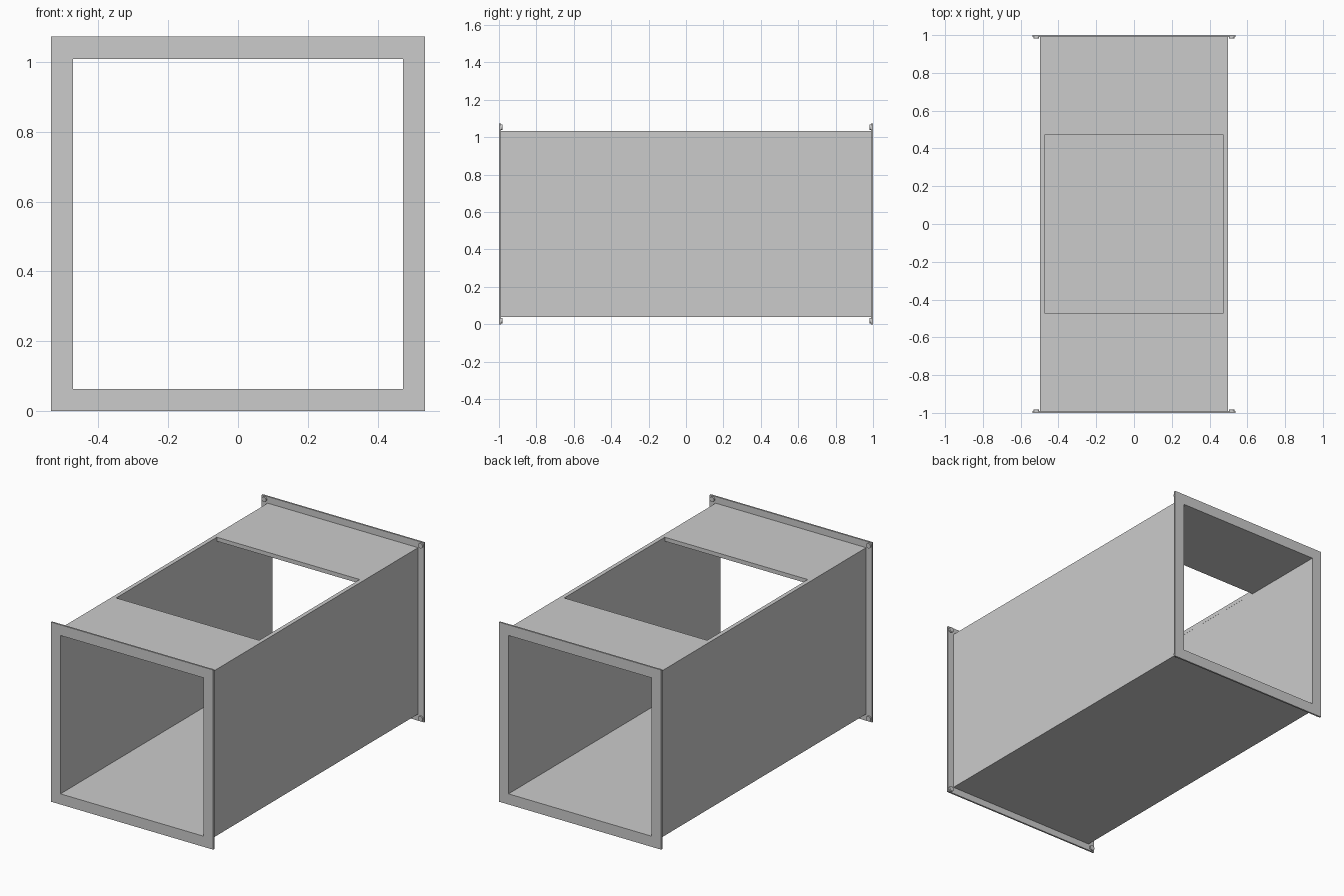
import bpy, bmesh
from math import radians
from mathutils import Matrix

if "Cube" in bpy.data.objects:
    bpy.data.objects.remove(bpy.data.objects["Cube"])

MID = 0.5365      # height of the duct axis
INNER = 0.473     # half width of the bore
OUTER = 0.497     # half width of the duct shell
FLANGE = 0.5365   # half width of the end flanges


def finish(bm, name):
    bmesh.ops.recalc_face_normals(bm, faces=bm.faces)
    mesh = bpy.data.meshes.new(name)
    bm.to_mesh(mesh)
    bm.free()
    obj = bpy.data.objects.new(name, mesh)
    bpy.context.collection.objects.link(obj)
    return obj


def square_tube(name, outer, y0, y1):
    """Hollow square tube along y with the common bore."""
    bm = bmesh.new()
    signs = [(-1, -1), (1, -1), (1, 1), (-1, 1)]
    loops = [[bm.verts.new((sx * r, y, MID + sz * r)) for sx, sz in signs]
             for r, y in ((outer, y0), (outer, y1), (INNER, y1), (INNER, y0))]
    for a in range(4):
        la, lb = loops[a], loops[(a + 1) % 4]
        for i in range(4):
            j = (i + 1) % 4
            bm.faces.new((la[i], la[j], lb[j], lb[i]))
    return finish(bm, name)


# Duct shell with a square access opening in the top
duct = square_tube("duct_shell", OUTER, -0.99, 0.99)
bm = bmesh.new()
bmesh.ops.create_cube(bm, size=1, matrix=Matrix.Translation((0, 0, 1.05))
                      @ Matrix.Diagonal((0.945, 0.95, 0.3, 1)))
cutter = finish(bm, "opening_cutter")
cutter.hide_render = True
cutter.display_type = 'WIRE'
cut = duct.modifiers.new("top_opening", 'BOOLEAN')
cut.operation = 'DIFFERENCE'
cut.solver = 'EXACT'
cut.object = cutter

for side, label in ((-1, "front"), (1, "back")):
    # End flange
    square_tube(label + "_flange", FLANGE, *sorted((side * 0.99, side * 1.0)))

    # Round fasteners on the inner face of each flange corner
    bm = bmesh.new()
    for sx in (-1, 1):
        for sz in (-1, 1):
            place = Matrix.Translation((sx * 0.517, side * 0.986, MID + sz * 0.517))
            bmesh.ops.create_cone(bm, cap_ends=True, segments=16, radius1=0.015,
                                  radius2=0.015, depth=0.01,
                                  matrix=place @ Matrix.Rotation(radians(90), 4, 'X'))
    finish(bm, label + "_corner_fasteners")
